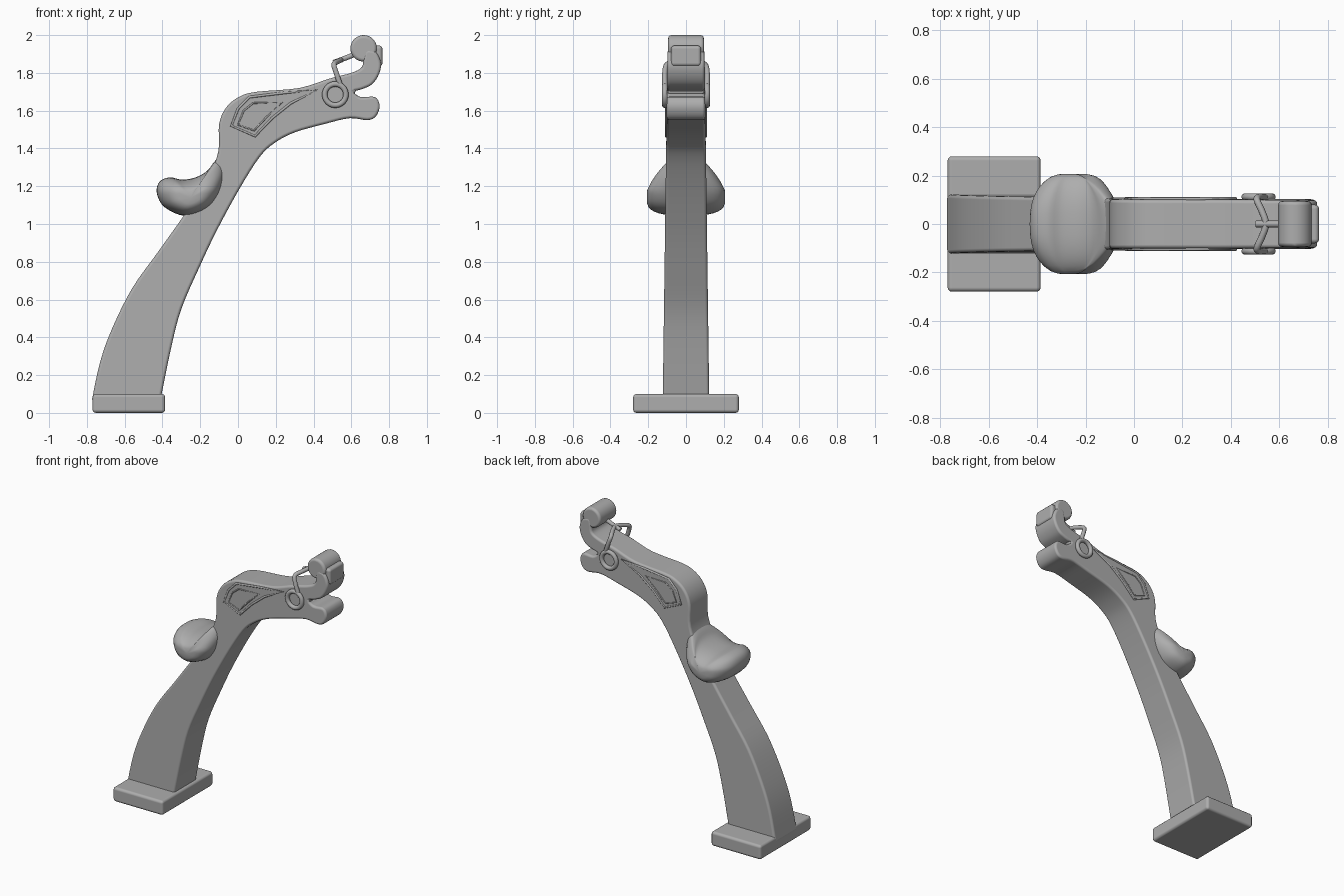
import bpy, bmesh, math
from mathutils import Vector

if "Cube" in bpy.data.objects:
    bpy.data.objects.remove(bpy.data.objects["Cube"], do_unlink=True)

grey = bpy.data.materials.new("plain_grey")
grey.use_nodes = True
COLOUR = (0.42, 0.42, 0.42, 1)
grey.diffuse_color = COLOUR
grey.node_tree.nodes["Principled BSDF"].inputs["Base Color"].default_value = COLOUR


def add_object(name, bm, bevel=0.0):
    bmesh.ops.recalc_face_normals(bm, faces=bm.faces)
    mesh = bpy.data.meshes.new(name)
    bm.to_mesh(mesh)
    bm.free()
    mesh.materials.append(grey)
    mesh.polygons.foreach_set("use_smooth", [True] * len(mesh.polygons))
    ob = bpy.data.objects.new(name, mesh)
    bpy.context.collection.objects.link(ob)
    if bevel:
        mod = ob.modifiers.new("rounding", "BEVEL")
        mod.width, mod.segments = bevel, 3
        mod.limit_method, mod.angle_limit = "ANGLE", math.radians(50)
        mod.use_clamp_overlap = False
        mod.harden_normals = True
    return ob


def spline(points, steps=4, closed=False):
    """Smooth path through the given points."""
    p = [Vector(q) for q in points]
    n = len(p)
    get = (lambda i: p[i % n]) if closed else (lambda i: p[max(0, min(n - 1, i))])
    out = []
    for i in range(n if closed else n - 1):
        a, b, c, d = get(i - 1), get(i), get(i + 1), get(i + 2)
        for k in range(steps):
            t = k / steps
            out.append(0.5 * (2 * b + (c - a) * t + (2 * a - 5 * b + 4 * c - d) * t ** 2
                              + (3 * b - a - 3 * c + d) * t ** 3))
    return out if closed else out + [p[-1]]


def half_width(z):
    return 0.124 - 0.0135 * z


def box(name, centre, size, bevel):
    bm = bmesh.new()
    bmesh.ops.create_cube(bm, size=1)
    for v in bm.verts:
        v.co = Vector(a * b for a, b in zip(v.co, size)) + Vector(centre)
    return add_object(name, bm, bevel)


def tube(name, points, radius, closed=False):
    curve = bpy.data.curves.new(name, "CURVE")
    curve.dimensions = "3D"
    curve.bevel_depth, curve.bevel_resolution = radius, 3
    curve.use_fill_caps = True
    s = curve.splines.new("POLY")
    s.points.add(len(points) - 1)
    for sp, co in zip(s.points, points):
        sp.co = (*co, 1)
    s.use_cyclic_u = closed
    curve.materials.append(grey)
    ob = bpy.data.objects.new(name, curve)
    bpy.context.collection.objects.link(ob)


# Base plate
box("base", (-0.578, 0, 0.05), (0.385, 0.56, 0.1), 0.018)

# Tapered body: leg, neck, curled upper lip and lower jaw in one outline
outline = spline([
    (-.775, .06), (-.73, .27), (-.665, .45), (-.56, .66), (-.425, .85), (-.29, 1.04),
    (-.17, 1.22), (-.105, 1.38), (-.10, 1.53), (-.06, 1.62), (.01, 1.675), (.10, 1.70),
    (.325, 1.72), (.485, 1.77), (.60, 1.80), (.655, 1.83), (.665, 1.88), (.68, 1.92),
    (.73, 1.91), (.757, 1.85), (.745, 1.79), (.71, 1.74), (.66, 1.715), (.615, 1.70),
    (.65, 1.672), (.725, 1.672), (.75, 1.625), (.73, 1.57), (.685, 1.55), (.59, 1.56),
    (.46, 1.53), (.30, 1.485), (.195, 1.43), (.115, 1.355), (.01, 1.19), (-.11, .97),
    (-.205, .77), (-.30, .55), (-.355, .34), (-.412, .06)])
bm = bmesh.new()
sides = [[bm.verts.new((p.x, s * half_width(p.y), p.y)) for p in outline] for s in (-1, 1)]
for ring in sides:
    bm.faces.new(ring)
n = len(outline)
for i in range(n):
    j = (i + 1) % n
    bm.faces.new((sides[0][i], sides[0][j], sides[1][j], sides[1][i]))
add_object("body", bm, 0.016)

# Rolled tip of the curled lip and its blunt end
bm = bmesh.new()
bmesh.ops.create_cone(bm, cap_ends=True, segments=32, radius1=0.07, radius2=0.07, depth=0.19)
for v in bm.verts:
    v.co = Vector((v.co.x + 0.665, v.co.z, v.co.y + 1.93))
add_object("curl_tip", bm, 0.018)
box("curl_end", (0.725, 0, 1.89), (0.08, 0.16, 0.11), 0.018)

# Saddle: kidney profile shrinking towards both rounded flanks
profile = spline([
    (-.43, 1.165), (-.415, 1.225), (-.36, 1.247), (-.30, 1.235), (-.23, 1.245),
    (-.165, 1.28), (-.125, 1.33), (-.085, 1.365), (-.065, 1.335), (-.065, 1.26),
    (-.10, 1.155), (-.165, 1.08), (-.28, 1.043), (-.39, 1.09)], 4, True)
centre = Vector((-0.25, 1.14))
bm = bmesh.new()
rings = []
STEPS = 18
for k in range(1, STEPS):
    a = math.pi * (k / STEPS - 0.5)
    shrink = math.cos(a) ** 0.6
    across = math.copysign(abs(math.sin(a)) ** 0.8, a)
    ring = []
    for p in profile:
        q = centre + (p - centre) * shrink
        half = 0.208 - 0.09 * max(0, (q.y - 1.18) / 0.18) - 0.25 * max(0, -0.33 - q.x)
        ring.append(bm.verts.new((q.x, across * half, q.y)))
    rings.append(ring)
n = len(profile)
for a, b in zip(rings, rings[1:]):
    for i in range(n):
        j = (i + 1) % n
        bm.faces.new((a[i], a[j], b[j], b[i]))
for ring, s in ((rings[0], -1), (rings[-1], 1)):
    pole = bm.verts.new((centre.x, s * 0.207, centre.y))
    for i in range(n):
        bm.faces.new((ring[i], ring[(i + 1) % n], pole))
add_object("saddle", bm)

# Side panels, cords and bridle rings on both flanks
panel = [(-.035, 1.52), (.09, 1.465), (.18, 1.56), (.28, 1.64), (.42, 1.71),
         (.25, 1.695), (.06, 1.672), (.0, 1.61)]
pocket = [(.0, 1.525), (.085, 1.495), (.15, 1.565), (.235, 1.645), (.08, 1.64), (.03, 1.6)]
for s, side in ((-1, "right"), (1, "left")):
    bm = bmesh.new()
    face = bm.faces.new([bm.verts.new((x, s * 0.096, z)) for x, z in panel])
    out = bmesh.ops.extrude_face_region(bm, geom=[face])
    for v in out["geom"]:
        if isinstance(v, bmesh.types.BMVert):
            v.co.y = s * 0.106
    flat = add_object(side + "_panel", bm)
    flat.data.polygons.foreach_set("use_smooth", [False] * len(flat.data.polygons))
    tube(side + "_panel_cord", [(x, s * 0.104, z) for x, z in panel], 0.007, True)
    tube(side + "_pocket_cord", [(x, s * 0.105, z) for x, z in pocket], 0.005, True)

    circle = [(0.515 + 0.056 * math.cos(t * math.pi / 20), s * 0.112,
               1.685 + 0.056 * math.sin(t * math.pi / 20)) for t in range(40)]
    tube(side + "_bridle_ring", circle, 0.015, True)

# Bridle strap over the muzzle and the rein to the curled tip
half = [(.54, .112, 1.74), (.52, .112, 1.80), (.508, .10, 1.845), (.53, .05, 1.862)]
strap = half + [(.545, 0, 1.868)] + [(x, -y, z) for x, y, z in reversed(half)]
tube("bridle_strap", spline(strap, 6), 0.014)
tube("rein", spline([(.505, 0, 1.855), (.56, 0, 1.875), (.635, 0, 1.905)], 6), 0.014)
